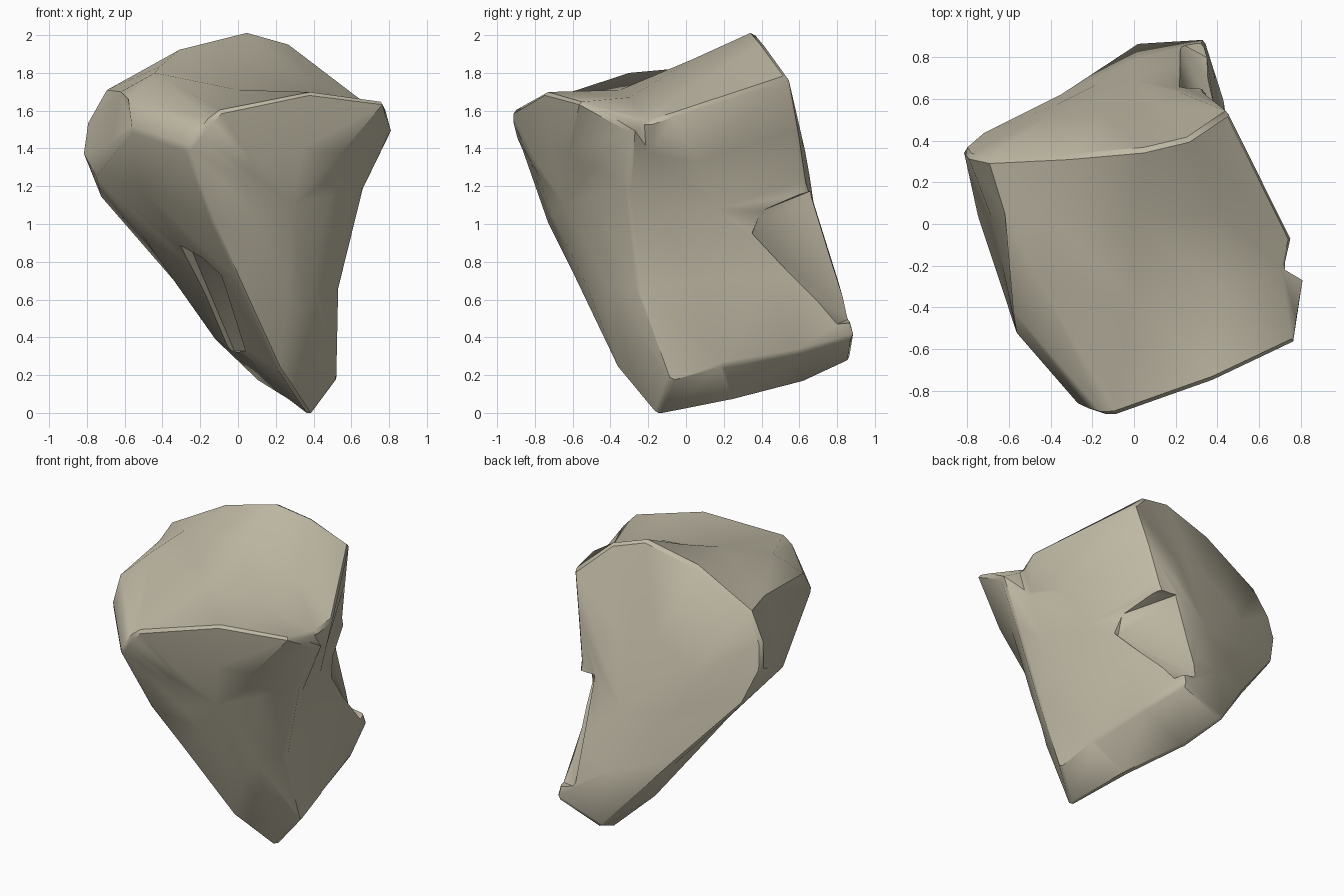
import bpy, bmesh, math
from mathutils import Vector

cube = bpy.data.objects.get("Cube")
if cube:
    bpy.data.objects.remove(cube, do_unlink=True)

stone = bpy.data.materials.new("warm_grey_stone")
stone.use_nodes = True
COLOUR = (0.52, 0.48, 0.37, 1.0)
stone.diffuse_color = COLOUR
stone.node_tree.nodes["Principled BSDF"].inputs["Base Color"].default_value = COLOUR


def make_object(name, bm):
    """Turn a bmesh into a stone-coloured object with outward normals."""
    bmesh.ops.recalc_face_normals(bm, faces=bm.faces[:])
    mesh = bpy.data.meshes.new(name)
    bm.to_mesh(mesh)
    bm.free()
    mesh.materials.append(stone)
    obj = bpy.data.objects.new(name, mesh)
    bpy.context.scene.collection.objects.link(obj)
    return obj


def skin(bm, a, b):
    """Bridge two closed loops of vertices."""
    for i in range(len(a)):
        j = (i + 1) % len(a)
        bm.faces.new((a[i], a[j], b[j], b[i]))


def cap(bm, loop, centre, swell):
    """Close an end with an inner ring and a fan, swollen along swell."""
    inner = [bm.verts.new(v.co.lerp(centre, 0.5) + swell) for v in loop]
    skin(bm, loop, inner)
    hub = bm.verts.new(centre)
    for i in range(len(inner)):
        bm.faces.new((inner[i], inner[(i + 1) % len(inner)], hub))


def chip(target, name, points):
    """Break a faceted chip, the hull of a few points, off the target."""
    bm = bmesh.new()
    for p in points:
        bm.verts.new(p)
    bmesh.ops.convex_hull(bm, input=bm.verts[:])
    cutter = make_object(name, bm)
    cutter.hide_render = True
    cutter.hide_set(True)
    cutter.display_type = 'WIRE'
    mod = target.modifiers.new(name, 'BOOLEAN')
    mod.operation = 'DIFFERENCE'
    mod.solver = 'EXACT'
    mod.object = cutter


# Cross-sections start at the bottom keel, climb the +x side, cross the top
# and come down the -x side
front_rim = [
    (0.38, -0.15, -0.02), (0.52, -0.08, 0.17), (0.53, -0.25, 0.65),
    (0.67, -0.31, 1.2), (0.82, -0.29, 1.5), (0.78, -0.56, 1.65),
    (0.38, -0.75, 1.7), (-0.1, -0.92, 1.6), (-0.15, -0.92, 1.55),
    (-0.21, -0.9, 1.47), (-0.27, -0.87, 1.4), (-0.13, -0.73, 1.0),
    (0.0, -0.58, 0.7), (0.22, -0.35, 0.22)]
front_waist = [
    (0.28, 0.25, 0.06), (0.49, 0.2, 0.25), (0.51, 0.05, 0.7),
    (0.6, -0.17, 1.1), (0.67, -0.2, 1.4), (0.73, -0.2, 1.54),
    (0.4, -0.3, 1.67), (0, -0.35, 1.71), (-0.44, -0.3, 1.8),
    (-0.58, -0.42, 1.66), (-0.56, -0.54, 1.5), (-0.52, -0.27, 1.2),
    (-0.2, -0.05, 0.75), (0.08, 0.1, 0.27)]
back_waist = [
    (0.12, 0.62, 0.16), (0.43, 0.6, 0.32), (0.44, 0.42, 0.72),
    (0.51, 0.15, 1.08), (0.62, 0.06, 1.33), (0.76, -0.08, 1.58),
    (0.4, 0.05, 1.74), (0, 0.03, 1.87), (-0.42, 0.03, 1.83),
    (-0.62, 0.05, 1.7), (-0.68, 0.02, 1.43), (-0.75, 0.04, 1.25),
    (-0.5, 0.25, 0.93), (-0.12, 0.5, 0.39)]
back_rim = [
    (0.02, 0.87, 0.28), (0.34, 0.89, 0.4), (0.3, 0.78, 0.75),
    (0.34, 0.63, 1.23), (0.39, 0.59, 1.5), (0.45, 0.54, 1.78),
    (0.26, 0.41, 1.96), (0.05, 0.36, 2.02), (-0.3, 0.33, 1.93),
    (-0.7, 0.31, 1.71), (-0.8, 0.33, 1.54), (-0.82, 0.36, 1.38),
    (-0.74, 0.43, 1.16), (-0.36, 0.62, 0.73)]

# Boulder body
body = bmesh.new()
loops = [[body.verts.new(p) for p in ring]
         for ring in (front_rim, front_waist, back_waist, back_rim)]
for a, b in zip(loops, loops[1:]):
    skin(body, a, b)
cap(body, loops[0], Vector((0.29, -0.64, 1.1)), Vector((0.01, -0.025, 0)))
cap(body, loops[-1], Vector((0.0, 0.69, 1.0)), Vector((0, 0.015, 0)))
boulder = make_object("boulder", body)

# Worn edges around the broken ends
bevel = boulder.modifiers.new("worn_edges", 'BEVEL')
bevel.width = 0.02
bevel.segments = 1
bevel.limit_method = 'ANGLE'
bevel.angle_limit = math.radians(48)

# Chipped ledge on the back of the +x side
chip(boulder, "side_ledge_cutter", [
    (0.22, 0.65, 1.17), (0.22, 0.87, 0.5), (0.2, 0.95, 1.25), (0.2, 1.1, 0.5),
    (0.37, 0.53, 1.06), (0.35, 0.8, 0.47), (0.42, 0.35, 0.95), (0.43, 0.4, 1.07),
    (0.9, 0.35, 0.95), (0.9, 0.4, 1.1), (0.9, 0.8, 0.46),
    (0.9, 0.95, 1.25), (0.9, 1.1, 0.5)])

# Split under the -x side
chip(boulder, "under_ledge_cutter", [
    (-0.27, -0.1, 0.92), (0.0, -0.4, 0.75), (-0.06, -0.1, 0.75),
    (0.06, 0.1, 0.33), (-0.02, 0.4, 0.33), (-0.6, -0.1, 0.6), (-0.4, 0.3, 0.2)])

# Smooth the faces and keep the fractures sharp
bpy.ops.object.select_all(action='DESELECT')
boulder.select_set(True)
bpy.context.view_layer.objects.active = boulder
for mod in list(boulder.modifiers):
    bpy.ops.object.modifier_apply(modifier=mod.name)
bpy.ops.object.shade_smooth_by_angle(angle=math.radians(38))
